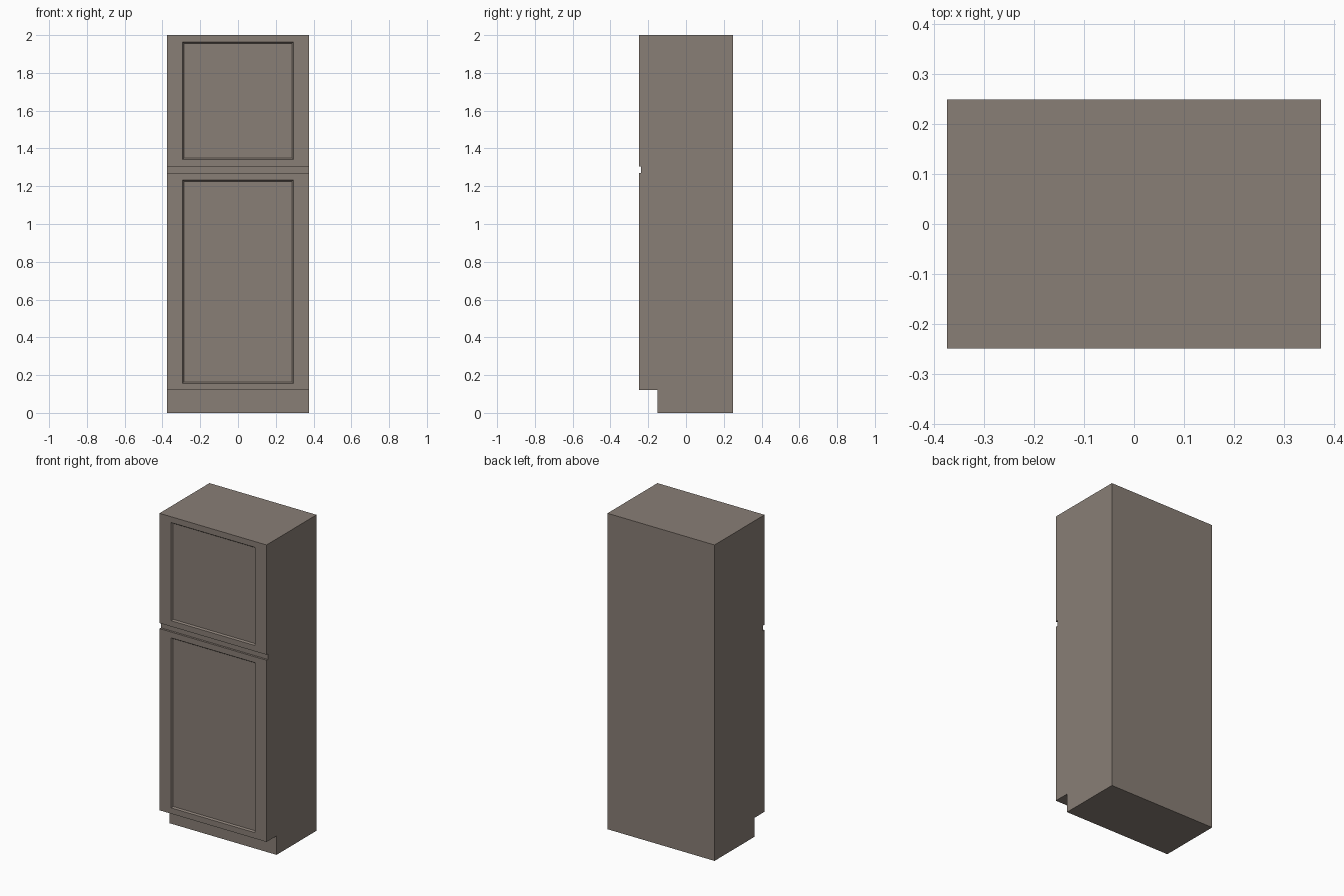
import bpy, bmesh

if "Cube" in bpy.data.objects:
    bpy.data.objects.remove(bpy.data.objects["Cube"])

HALF_W = 0.375
PANEL_HALF_W = 0.293

# Side profile (y, z): toe kick, lower front, shallow gap, upper front, back
profile = [(-0.15, 0), (-0.15, 0.12), (-0.25, 0.12), (-0.25, 1.27),
           (-0.237, 1.27), (-0.237, 1.305), (-0.25, 1.305), (-0.25, 2),
           (0.25, 2), (0.25, 0)]

# Cabinet body extruded across its width
bm = bmesh.new()
side = bm.faces.new([bm.verts.new((-HALF_W, y, z)) for y, z in profile])
ext = bmesh.ops.extrude_face_region(bm, geom=[side])
for v in ext["geom"]:
    if isinstance(v, bmesh.types.BMVert):
        v.co.x = HALF_W
bmesh.ops.recalc_face_normals(bm, faces=bm.faces)

# Recessed bevelled panels on the two door fronts
doors = [f for f in bm.faces
         if f.normal.y < -0.9 and f.calc_center_median().y < -0.245]
bmesh.ops.inset_individual(bm, faces=doors, thickness=0.052)
for f in doors:
    for v in f.verts:
        v.co.x = PANEL_HALF_W if v.co.x > 0 else -PANEL_HALF_W
bmesh.ops.inset_individual(bm, faces=doors, thickness=0.01)
for f in doors:
    for v in f.verts:
        v.co.y += 0.01

mesh = bpy.data.meshes.new("tall_cabinet")
bm.to_mesh(mesh)
bm.free()
cabinet = bpy.data.objects.new("tall_cabinet", mesh)
bpy.context.collection.objects.link(cabinet)

# Warm grey-brown finish
mat = bpy.data.materials.new("cabinet_finish")
mat.diffuse_color = (0.25, 0.21, 0.18, 1)
mat.use_nodes = True
mat.node_tree.nodes["Principled BSDF"].inputs["Base Color"].default_value = mat.diffuse_color
mesh.materials.append(mat)
